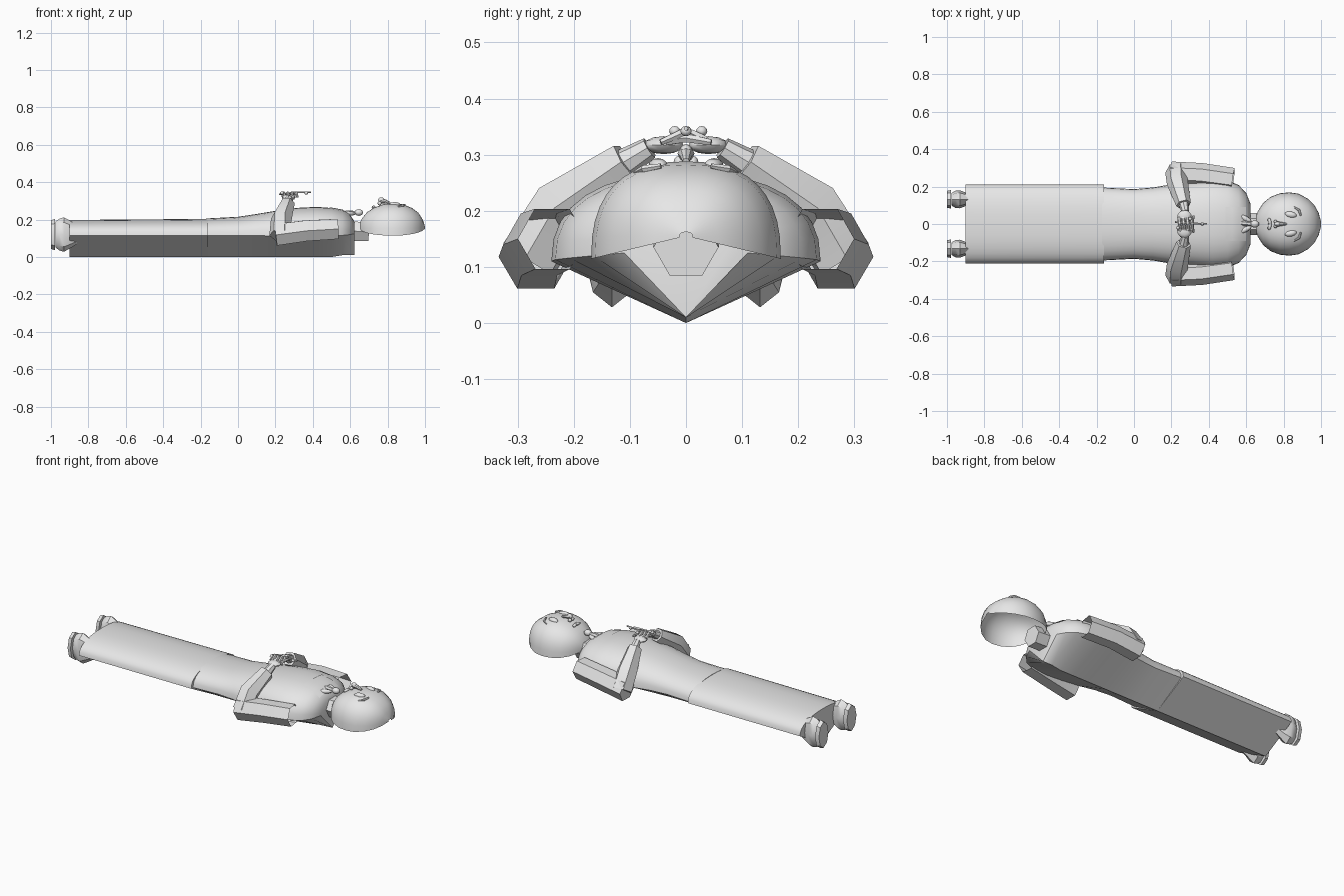
import bpy, bmesh, math
from mathutils import Vector, Matrix

if "Cube" in bpy.data.objects:
    bpy.data.objects.remove(bpy.data.objects["Cube"])

grey = bpy.data.materials.new("plain grey")
grey.diffuse_color = (0.8, 0.8, 0.8, 1)
grey.use_nodes = True
grey.node_tree.nodes["Principled BSDF"].inputs["Base Color"].default_value = grey.diffuse_color


def finish(name, bm, angle=35):
    bmesh.ops.recalc_face_normals(bm, faces=bm.faces)
    me = bpy.data.meshes.new(name)
    bm.to_mesh(me)
    bm.free()
    me.materials.append(grey)
    me.shade_smooth()
    me.set_sharp_from_angle(angle=math.radians(angle))
    ob = bpy.data.objects.new(name, me)
    bpy.context.collection.objects.link(ob)
    return ob


def loft(name, rings, closed=True, caps=(True, True), angle=35):
    bm = bmesh.new()
    rows = [[bm.verts.new(p) for p in r] for r in rings]
    n = len(rows[0])
    for a, b in zip(rows, rows[1:]):
        for i in range(n if closed else n - 1):
            j = (i + 1) % n
            bm.faces.new((a[i], a[j], b[j], b[i]))
    for use, row in zip(caps, (rows[0], rows[-1])):
        if use:
            bm.faces.new(row)
    return finish(name, bm, angle)


def tube(name, pts, radii, n=6, caps=(True, True), angle=35):
    pts = [Vector(p) for p in pts]
    rings = []
    for k, p in enumerate(pts):
        d = (pts[min(k + 1, len(pts) - 1)] - pts[max(k - 1, 0)]).normalized()
        up = Vector((0, 0, 1)) if abs(d.z) < 0.9 else Vector((1, 0, 0))
        u = d.cross(up).normalized()
        v = u.cross(d)
        rings.append([p + radii[k] * (u * math.cos(t) + v * math.sin(t))
                      for t in (math.tau * i / n for i in range(n))])
    return loft(name, rings, True, caps, angle)


def ball(name, loc, size, n=10, rot=0):
    bm = bmesh.new()
    m = Matrix.Translation(loc) @ Matrix.Rotation(rot, 4, 'Z') @ Matrix.Diagonal((*size, 1))
    bmesh.ops.create_uvsphere(bm, u_segments=n, v_segments=max(6, n // 2 + 1), radius=1, matrix=m)
    return finish(name, bm, 60)


def arch(x, w, zs, zt, power=1.0, n=16):
    """Half-round section lying across the body."""
    pts = []
    for i in range(n + 1):
        t = math.pi * i / n
        c, s = math.cos(t), max(0, math.sin(t))
        pts.append(Vector((x, math.copysign(abs(c) ** power, c) * w, zs + (zt - zs) * s ** power)))
    return pts


def keeled(x, w, zs, zt, zk=0.0, power=0.85):
    return arch(x, w, zs, zt, power) + [Vector((x, 0, zk))]


# skirt with a V-shaped underside
loft("skirt", [keeled(-0.9, 0.212, 0.115, 0.198), keeled(-0.5, 0.212, 0.115, 0.201),
               keeled(-0.16, 0.212, 0.115, 0.204)])

# torso, waist to shoulders
torso = [(-0.17, .195, .115, .206), (0, .186, .115, .215), (.1, .195, .115, .23),
         (.2, .212, .112, .247), (.32, .228, .11, .263), (.42, .24, .11, .268),
         (.5, .233, .113, .262), (.56, .208, .116, .25), (.6, .165, .12, .225), (.622, .11, .125, .19)]
loft("torso", [keeled(*r, 0.01 if r[0] > 0.55 else 0) for r in torso])


def torso_top(x, y):
    for a, b in zip(torso, torso[1:]):
        if a[0] <= x <= b[0]:
            f = (x - a[0]) / (b[0] - a[0])
            w, zs, zt = (a[i] + f * (b[i] - a[i]) for i in (1, 2, 3))
            e = 2 / 0.85
            return zs + (zt - zs) * max(0, 1 - abs(y / w) ** e) ** (1 / e)


# square neckline panel lying on the chest
loft("neckline_panel", [[Vector((x, -0.09 + 0.018 * i, torso_top(x, -0.09 + 0.018 * i) + 0.003))
                         for i in range(11)] for x in (.49, .525, .56, .6)],
     closed=False, caps=(False, False))

# neck
tube("neck", [(.58, 0, .14), (.7, 0, .135)], [.06, .058], 6)

# hollow face shell
profile = [(.648, .03, .175), (.662, .068, .205), (.69, .112, .24), (.73, .145, .265),
           (.78, .164, .283), (.83, .169, .288), (.88, .162, .282), (.93, .135, .262),
           (.965, .1, .236), (.988, .058, .2), (1.0, .012, .162)]
loft("head", [arch(x, w, .155 - .24 * w, z, .8, 20) for x, w, z in profile],
     closed=False, caps=(False, False), angle=50)

# face features
for s in (1, -1):
    ball("eye", (.838, s * .05, .28), (.033, .017, .014), 10, s * -.2)
    tube("eyebrow", [(.855, s * .09, .268), (.882, s * .075, .275), (.892, s * .045, .28)],
         [.004, .007, .005], 6)
    ball("nostril", (.757, s * .012, .287), (.011, .01, .011), 8)
    ball("lip", (.725, s * .012, .266), (.01, .022, .009), 8, s * .2)
tube("nose", [(.815, 0, .288), (.785, 0, .298), (.762, 0, .302)], [.006, .011, .015], 8)
ball("nose_tip", (.766, 0, .304), (.017, .012, .015), 8)

# chin tuft and collar bow
ball("chin_bead", (.646, 0, .238), (.024, .02, .018), 10)
tube("chin_tuft", [(.63, 0, .237), (.59, .004, .238), (.56, .006, .238)], [.01, .014, .008], 6)
for s in (1, -1):
    ball("collar_bow", (.595, s * .03, .232), (.04, .014, .012), 8, s * -.5)

for s, side in ((1, "left"), (-1, "right")):
    # open six-sided sleeve
    tube(side + "_upper_arm", [(.53, s * .238, .15), (.36, s * .262, .14), (.2, s * .268, .118)],
         [.062, .064, .066], 6, (False, True))
    # forearm folded over the chest
    tube(side + "_forearm", [(.225, s * .28, .115), (.232, s * .222, .205), (.265, s * .105, .287)],
         [.058, .057, .04], 6)
    tube(side + "_wrist", [(.265, s * .11, .284), (.275, s * .065, .312)], [.027, .02], 8)
    # hand with fingers laid across the middle
    ball(side + "_palm", (.27, s * .04, .317), (.038, .036, .016), 10)
    for i in range(4):
        x = .24 + .022 * i
        tube(side + "_finger", [(x, s * .035, .325), (x + .004, 0, .336 + s * .006),
                                (x + .012, s * -.045, .322)], [.009, .009, .006], 6)
    # ankle and sole
    foot_y = s * .132
    rows = [(-.975, .034, .07), (-.955, .046, .085), (-.93, .048, .092), (-.9, .036, .075), (-.86, .028, .05)]
    loft(side + "_foot", [[Vector((x, foot_y + w * math.cos(t), .12 + h * math.sin(t)))
                           for t in (math.tau * i / 8 for i in range(8))] for x, w, h in rows])
    loft(side + "_sole", [[Vector((x, foot_y + w * math.cos(t), .12 + h * math.sin(t)))
                           for t in (math.tau * i / 8 for i in range(8))]
                          for x, w, h in ((-1, .045, .077), (-.978, .05, .084))])

# small beaded stem held in the hands
tube("held_stem", [(.22, .01, .335), (.3, .004, .345), (.39, 0, .347)], [.005, .005, .004], 6)
for x, y in ((.235, -.02), (.3, .028), (.365, 0)):
    ball("held_bead", (x, y, .342), (.01, .01, .009), 8)
